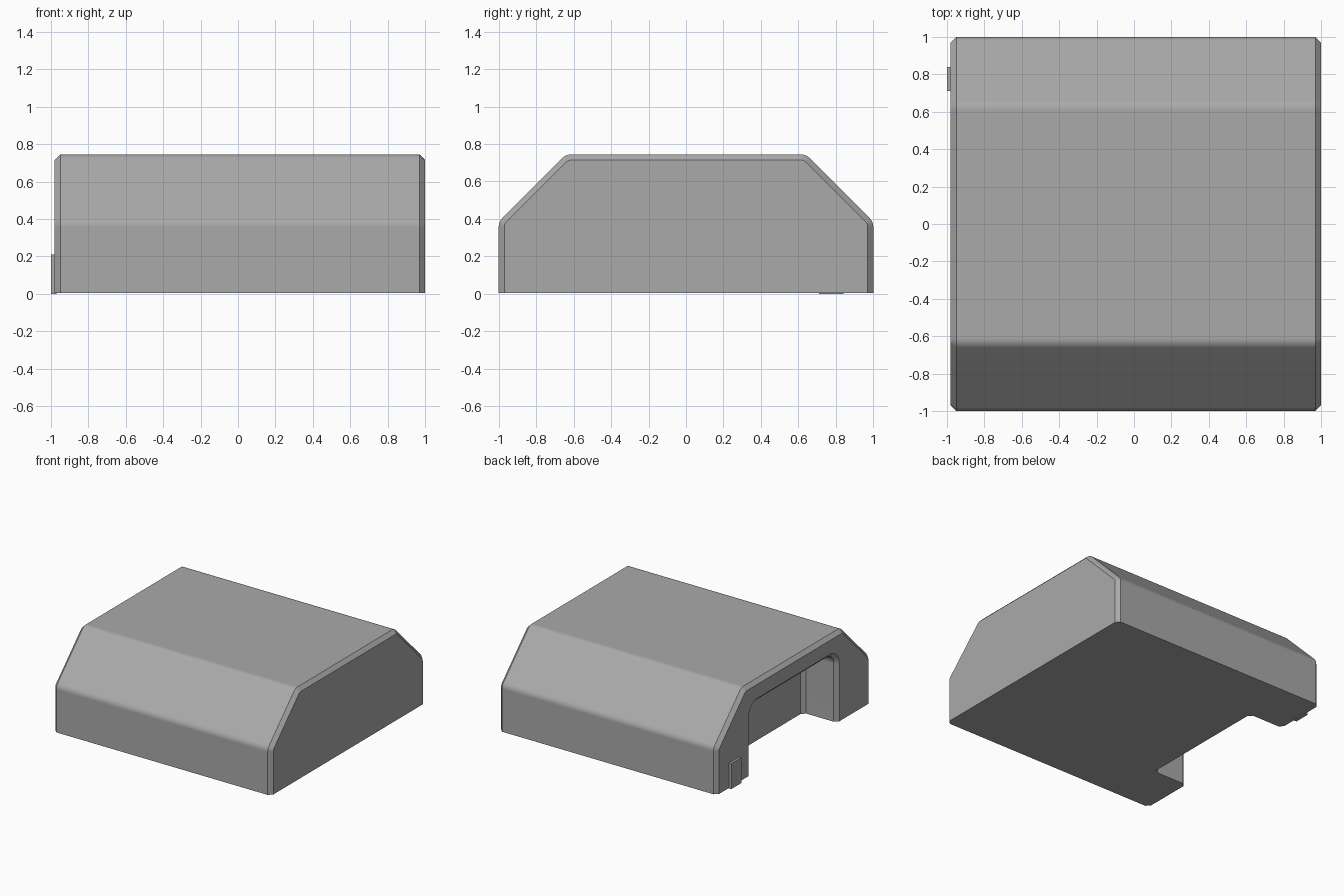
import bpy, bmesh
from math import radians, sin, cos, tan, pi

cube = bpy.data.objects.get("Cube")
if cube:
    bpy.data.objects.remove(cube, do_unlink=True)

grey = bpy.data.materials.new("plain_grey")
grey.use_nodes = True
colour = (0.4, 0.4, 0.4, 1)
grey.diffuse_color = colour
grey.node_tree.nodes["Principled BSDF"].inputs["Base Color"].default_value = colour

BEVEL = 0.03


def arc(corner, radius, start, end, steps):
    """Round a corner between two walls whose normals are at start and end."""
    mid, half = radians(start + end) / 2, radians(end - start) / 2
    cy = corner[0] - radius * cos(mid) / cos(half)
    cz = corner[1] - radius * sin(mid) / cos(half)
    angles = [radians(start + (end - start) * i / steps) for i in range(steps + 1)]
    return [(cy + radius * cos(a), cz + radius * sin(a)) for a in angles]


def mirrored(half):
    return half + [(-y, z) for y, z in reversed(half)]


def body_profile(inset):
    t, r = inset * tan(pi / 8), 0.068 - inset
    return mirrored([(1 - inset, 0.005)]
                    + arc((1 - inset, 0.385 - t), r, 0, 45, 5)
                    + arc((0.64 - t, 0.745 - inset), r, 45, 90, 5))


def recess_profile(inset):
    return mirrored([(0.59 - inset, -0.1)]
                    + arc((0.59 - inset, 0.6 - inset), 0.12 - inset, 0, 90, 6))


def loft(name, sections):
    """Skin a closed solid through (x, profile) sections."""
    bm = bmesh.new()
    rings = [[bm.verts.new((x, y, z)) for y, z in p] for x, p in sections]
    n = len(rings[0])
    for a, b in zip(rings, rings[1:]):
        for i in range(n):
            j = (i + 1) % n
            bm.faces.new((a[i], a[j], b[j], b[i]))
    bm.faces.new(rings[0])
    bm.faces.new(rings[-1])
    bmesh.ops.recalc_face_normals(bm, faces=bm.faces[:])
    mesh = bpy.data.meshes.new(name)
    bm.to_mesh(mesh)
    bm.free()
    mesh.materials.append(grey)
    obj = bpy.data.objects.new(name, mesh)
    bpy.context.collection.objects.link(obj)
    return obj


# Main housing with bevelled ends
housing = loft("housing", [(-0.98, body_profile(BEVEL)), (-0.95, body_profile(0)),
                           (0.97, body_profile(0)), (1.0, body_profile(BEVEL))])

# Arched recess in one end, bevelled at its mouth and back
cutter = loft("recess_cutter", [(-1.1, recess_profile(0)), (-0.98, recess_profile(0)),
                                (-0.95, recess_profile(BEVEL)), (-0.70, recess_profile(BEVEL)),
                                (-0.67, recess_profile(2 * BEVEL))])
cutter.hide_render = True

bpy.ops.object.select_all(action='DESELECT')
housing.select_set(True)
bpy.context.view_layer.objects.active = housing
cut = housing.modifiers.new("recess", 'BOOLEAN')
cut.operation = 'DIFFERENCE'
cut.solver = 'EXACT'
cut.object = cutter
bpy.ops.object.modifier_apply(modifier=cut.name)
bpy.data.objects.remove(cutter, do_unlink=True)
bpy.ops.object.shade_smooth_by_angle(angle=radians(30))
weighted = housing.modifiers.new("flat_panels", 'WEIGHTED_NORMAL')
weighted.keep_sharp = True

# Small raised tab beside the recess
loft("side_tab", [(x, [(0.71, 0), (0.84, 0), (0.84, 0.21), (0.71, 0.21)])
                  for x in (-1.0, -0.97)])
